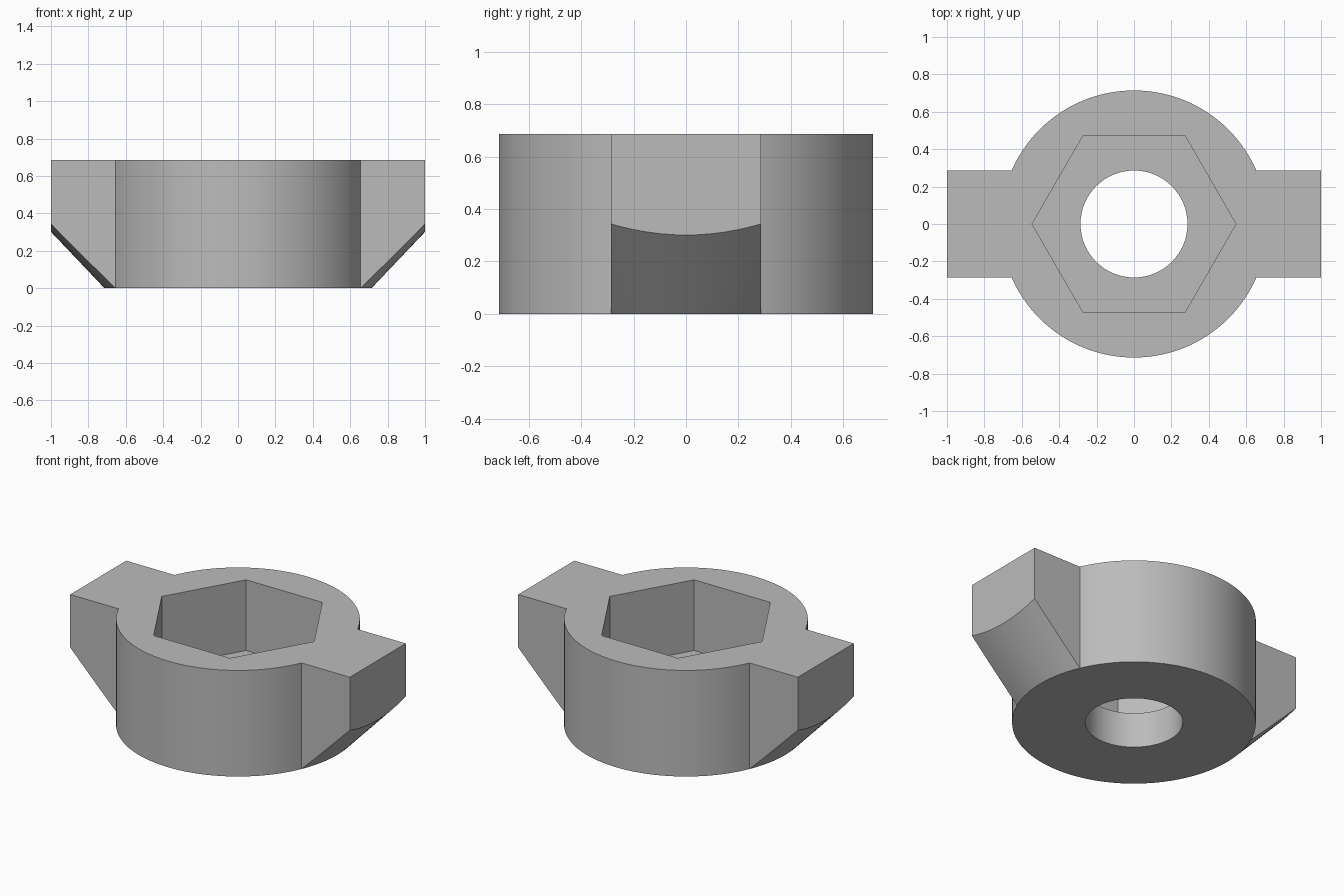
import bpy
import math

cube = bpy.data.objects.get("Cube")
if cube:
    bpy.data.objects.remove(cube, do_unlink=True)

HEIGHT = 0.686
BODY_R = 0.714
HOLE_R = 0.286
HEX_R = 0.545
FLOOR_Z = HEIGHT / 3
CONE_SLOPE = 1.052

grey = bpy.data.materials.new("plain grey")
grey.use_nodes = True
colour = (0.5, 0.5, 0.5, 1)
grey.diffuse_color = colour
grey.node_tree.nodes["Principled BSDF"].inputs["Base Color"].default_value = colour


def prism(name, sides, r_low, r_high, z_low, z_high, turn=0):
    """Upright cylinder, cone or prism between two heights."""
    bpy.ops.mesh.primitive_cone_add(
        vertices=sides, radius1=r_low, radius2=r_high, depth=z_high - z_low,
        location=(0, 0, (z_low + z_high) / 2), rotation=(0, 0, turn))
    obj = bpy.context.object
    obj.name = name
    bpy.ops.object.transform_apply(location=True, rotation=True, scale=True)
    obj.data.materials.append(grey)
    return obj


def combine(target, tool, operation):
    """Apply a boolean and discard the tool object."""
    bpy.context.view_layer.objects.active = target
    mod = target.modifiers.new(operation.lower(), "BOOLEAN")
    mod.operation = operation
    mod.solver = "EXACT"
    mod.object = tool
    bpy.ops.object.modifier_apply(modifier=mod.name)
    bpy.data.objects.remove(tool, do_unlink=True)


# Cross bar forming both lugs, undercut by a conical chamfer
bpy.ops.mesh.primitive_cube_add(size=1, location=(0, 0, HEIGHT / 2))
lugs = bpy.context.object
lugs.name = "side_lugs"
lugs.scale = (2, 2 * HOLE_R, HEIGHT)
bpy.ops.object.transform_apply(location=True, rotation=True, scale=True)
lugs.data.materials.append(grey)
margin = 0.1
chamfer = prism("chamfer_cone", 128, BODY_R - margin / CONE_SLOPE,
                BODY_R + (HEIGHT + margin) / CONE_SLOPE, -margin, HEIGHT + margin)
combine(lugs, chamfer, "INTERSECT")

# Round body joined with the lugs
body = prism("socket_body", 128, BODY_R, BODY_R, 0, HEIGHT)
combine(body, lugs, "UNION")

# Hexagonal pocket with corners on the x axis, then the round through hole
pocket = prism("hex_pocket", 6, HEX_R, HEX_R, FLOOR_Z, HEIGHT + margin, math.pi / 6)
combine(body, pocket, "DIFFERENCE")
hole = prism("through_hole", 64, HOLE_R, HOLE_R, -margin, HEIGHT + margin)
combine(body, hole, "DIFFERENCE")

# Smooth the curved walls while keeping the hard edges
bpy.ops.object.select_all(action="DESELECT")
body.select_set(True)
bpy.context.view_layer.objects.active = body
bpy.ops.object.shade_smooth_by_angle(angle=math.radians(20))
